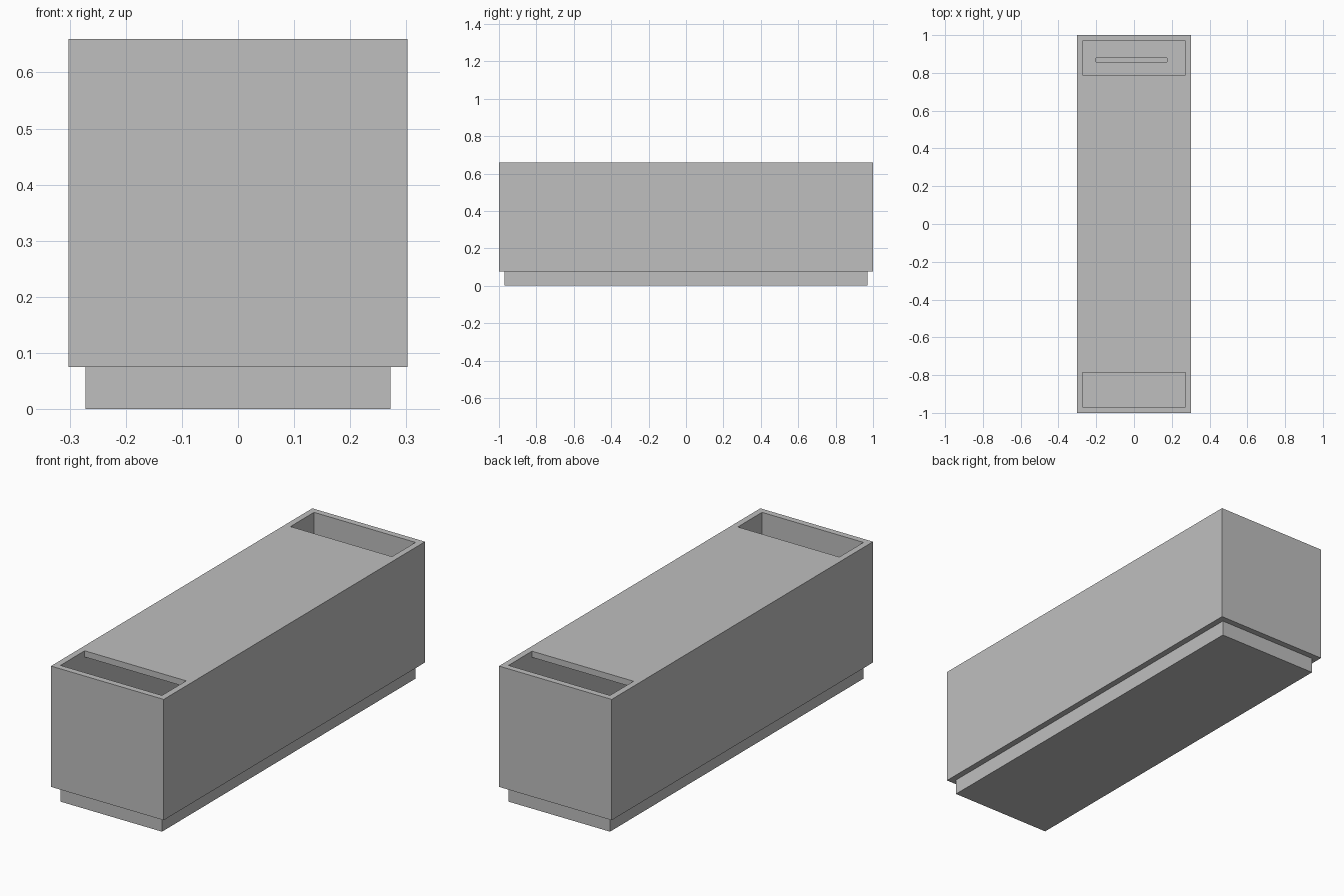
import bpy

default = bpy.data.objects.get("Cube")
if default:
    bpy.data.objects.remove(default, do_unlink=True)

grey = bpy.data.materials.new("plain grey")
grey.use_nodes = True
COLOUR = (0.52, 0.52, 0.52, 1)
grey.diffuse_color = COLOUR
grey.node_tree.nodes["Principled BSDF"].inputs["Base Color"].default_value = COLOUR


def box(name, x, y, z):
    """Box spanning the (low, high) ranges on each axis."""
    spans = (x, y, z)
    bpy.ops.mesh.primitive_cube_add(size=1, location=[sum(s) / 2 for s in spans])
    ob = bpy.context.object
    ob.name = name
    ob.scale = [s[1] - s[0] for s in spans]
    bpy.ops.object.transform_apply(location=True, rotation=False, scale=True)
    ob.data.materials.append(grey)
    return ob


def cut(target, *spans):
    """Remove a box-shaped volume from the target."""
    cutter = box("cutter", *spans)
    cutter.hide_render = True
    mod = target.modifiers.new("cut", "BOOLEAN")
    mod.operation = "DIFFERENCE"
    mod.solver = "EXACT"
    mod.object = cutter
    bpy.context.view_layer.objects.active = target
    bpy.ops.object.modifier_apply(modifier=mod.name)
    bpy.data.objects.remove(cutter, do_unlink=True)


WIDTH, TOP, BASE, WALL = 0.302, 0.66, 0.075, 0.03
INNER = (-WIDTH + WALL, WIDTH - WALL)

# Recessed plinth
box("plinth", INNER, (-0.97, 0.97), (0, BASE))

# Hollow shell with a closed top
shell = box("shell", (-WIDTH, WIDTH), (-1, 1), (BASE, TOP))
cut(shell, INNER, (-0.97, 0.97), (BASE + WALL, TOP - WALL))

# Openings in the top at both ends
for y in ((-0.97, -0.785), (0.79, 0.97)):
    cut(shell, INNER, y, (TOP - 2 * WALL, TOP + WALL))

# Narrow slot in the inner floor at the back
cut(shell, (-0.2, 0.175), (0.858, 0.88), (BASE - WALL, BASE + 2 * WALL))
